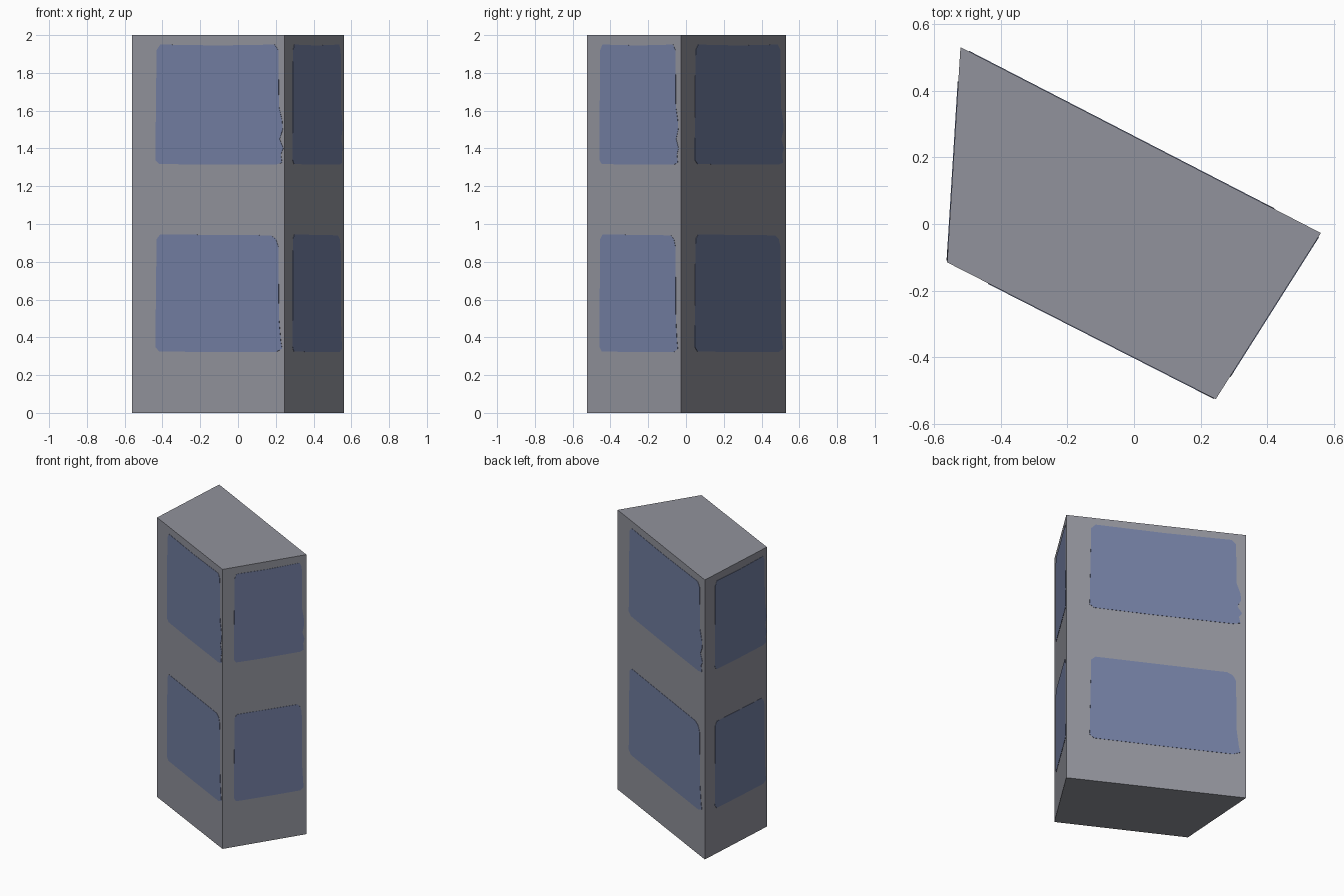
import bpy, bmesh
from mathutils import Vector

cube = bpy.data.objects.get("Cube")
if cube:
    bpy.data.objects.remove(cube, do_unlink=True)


def make_material(name, rgb):
    mat = bpy.data.materials.new(name)
    mat.use_nodes = True
    mat.diffuse_color = (*rgb, 1)
    mat.node_tree.nodes["Principled BSDF"].inputs["Base Color"].default_value = (*rgb, 1)
    return mat


def make_object(name, bm, mat):
    bmesh.ops.recalc_face_normals(bm, faces=bm.faces)
    mesh = bpy.data.meshes.new(name)
    bm.to_mesh(mesh)
    bm.free()
    mesh.materials.append(mat)
    obj = bpy.data.objects.new(name, mesh)
    bpy.context.collection.objects.link(obj)
    return obj


def extrude_outline(points, offset):
    """Closed solid from a planar outline swept along offset."""
    bm = bmesh.new()
    face = bm.faces.new([bm.verts.new(p) for p in points])
    swept = bmesh.ops.extrude_face_region(bm, geom=[face], use_keep_orig=True)
    moved = [v for v in swept["geom"] if isinstance(v, bmesh.types.BMVert)]
    bmesh.ops.translate(bm, verts=moved, vec=offset)
    return bm


concrete = make_material("grey concrete", (0.285, 0.29, 0.332))
glass = make_material("blue glass", (0.17, 0.21, 0.36))

# Four-sided tower body, corners run counter-clockwise
HEIGHT = 2
corners = [Vector(c) for c in
           ((-0.56, -0.115, 0), (0.245, -0.525, 0), (0.56, -0.027, 0), (-0.52, 0.53, 0))]
make_object("tower_body", extrude_outline(corners, Vector((0, 0, HEIGHT))), concrete)

# Pane outlines: fraction across the pane, height on the wall
upper_pane = [(0, 1.34), (0.03, 1.318), (0.4, 1.314), (0.96, 1.314), (1.01, 1.325),
              (1, 1.37), (1.02, 1.4), (0.99, 1.45), (1.015, 1.5), (1.01, 1.55),
              (0.985, 1.62), (0.98, 1.92), (0.95, 1.95), (0.5, 1.945), (0.04, 1.95), (0.01, 1.92)]
lower_pane = [(0, 0.35), (0.03, 0.325), (0.5, 0.322), (0.96, 0.322), (1.01, 0.34),
              (1, 0.38), (0.985, 0.5), (0.98, 0.88), (0.96, 0.92), (0.92, 0.94),
              (0.5, 0.942), (0.04, 0.945), (0.01, 0.92)]

# Two thin panes on every wall
spans = {"front": (0.153, 0.978), "right": (0.135, 0.96),
         "back": (0.13, 0.96), "left": (0.16, 0.975)}
for i, (side, (start, end)) in enumerate(spans.items()):
    a, b = corners[i], corners[(i + 1) % len(corners)]
    outward = (b - a).cross(Vector((0, 0, 1))).normalized()
    for level, pane in (("lower", lower_pane), ("upper", upper_pane)):
        outline = [a.lerp(b, start + s * (end - start)) + Vector((0, 0, z)) - outward * 0.001
                   for s, z in pane]
        make_object(f"{side}_{level}_window", extrude_outline(outline, outward * 0.003), glass)
